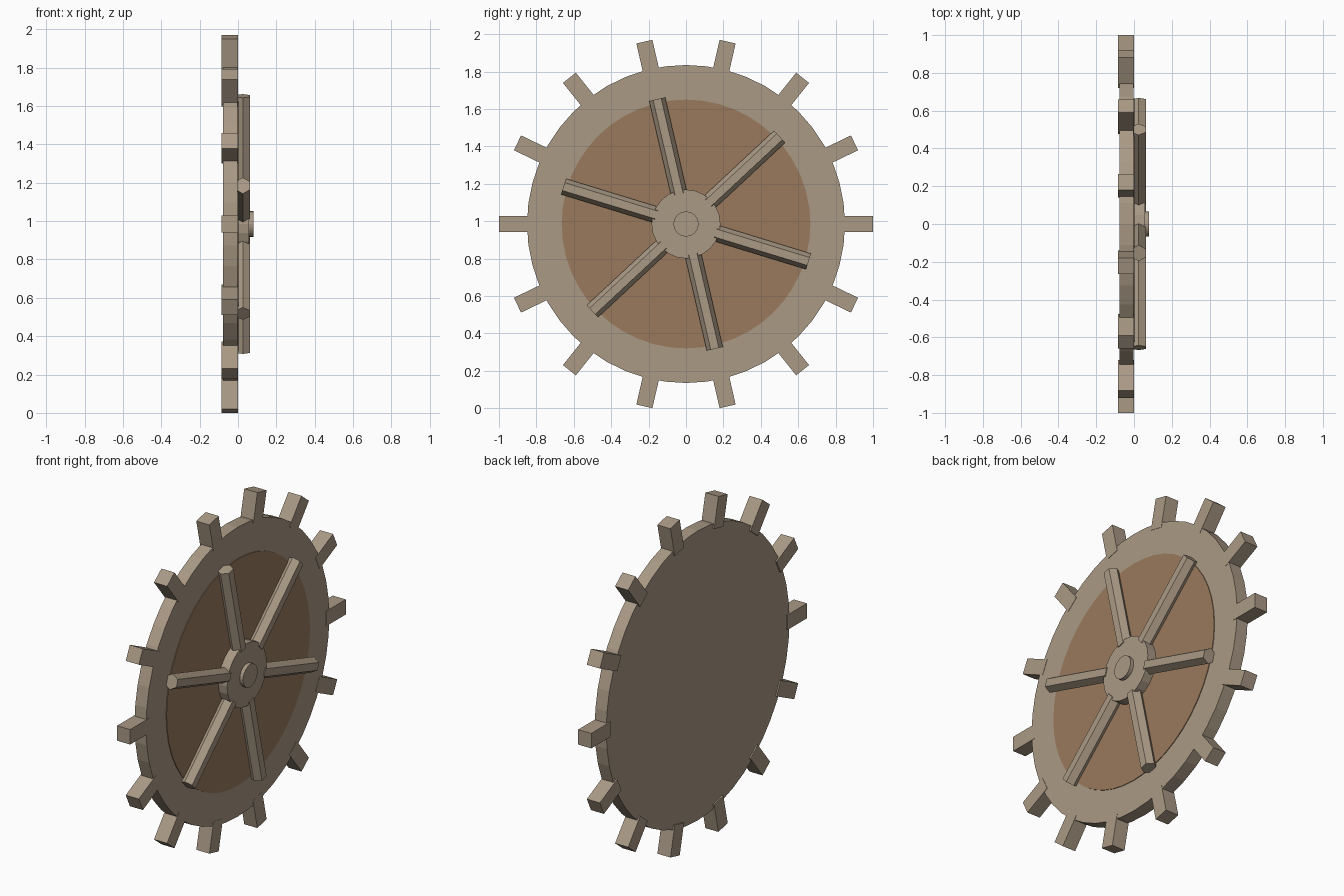
import bpy, math
from mathutils import Matrix

cube = bpy.data.objects.get("Cube")
if cube:
    bpy.data.objects.remove(cube, do_unlink=True)

HUB_Z = 0.985


def material(name, rgb):
    mat = bpy.data.materials.new(name)
    mat.use_nodes = True
    colour = (*rgb, 1)
    mat.diffuse_color = colour
    mat.node_tree.nodes["Principled BSDF"].inputs["Base Color"].default_value = colour
    return mat


grey_wood = material("grey_wood", (0.40, 0.32, 0.235))
brown_wood = material("brown_wood", (0.32, 0.195, 0.107))
ABOUT_X = Matrix.Rotation(math.pi / 2, 4, 'Y')


def finish(name, mat, matrix):
    obj = bpy.context.object
    obj.name = name
    obj.data.materials.append(mat)
    obj.data.transform(matrix)
    obj.location = (0, 0, HUB_Z)
    return obj


def disc(name, radius, x0, x1, sides, mat):
    """Cylinder on the axle between two x positions."""
    bpy.ops.mesh.primitive_cylinder_add(vertices=sides, radius=radius, depth=x1 - x0)
    return finish(name, mat, Matrix.Translation(((x0 + x1) / 2, 0, 0)) @ ABOUT_X)


def spin(angle):
    """Turn about the axle, zero along +y."""
    return Matrix.Rotation(angle, 4, 'X')


# Wheel body, front panel, hub and axle cap
disc("wheel_disc", 0.85, -0.077, -0.002, 48, grey_wood)
disc("front_panel", 0.665, -0.04, 0.002, 48, brown_wood)
disc("hub", 0.184, -0.01, 0.058, 24, grey_wood)
disc("axle_cap", 0.067, 0.05, 0.08, 24, grey_wood)

# Square teeth around the rim
for i in range(14):
    bpy.ops.mesh.primitive_cube_add(size=1)
    place = Matrix.Translation((-0.0425, 0.91, 0)) @ Matrix.Diagonal((0.085, 0.18, 0.088, 1))
    finish(f"tooth_{i + 1}", grey_wood, spin(i * math.tau / 14) @ place)

# Six-sided spokes lying on the panel, one flat side outwards
for i in range(6):
    bpy.ops.mesh.primitive_cylinder_add(vertices=6, radius=0.044, depth=0.52)
    lay = Matrix.Translation((0.025, 0.425, 0)) @ Matrix.Rotation(math.pi / 2, 4, 'X')
    # Corner points of the section sit across the spoke's width
    lay = lay @ Matrix.Rotation(0, 4, 'Z')
    finish(f"spoke_{i + 1}", grey_wood, spin(math.radians(43 + 60 * i)) @ lay)
